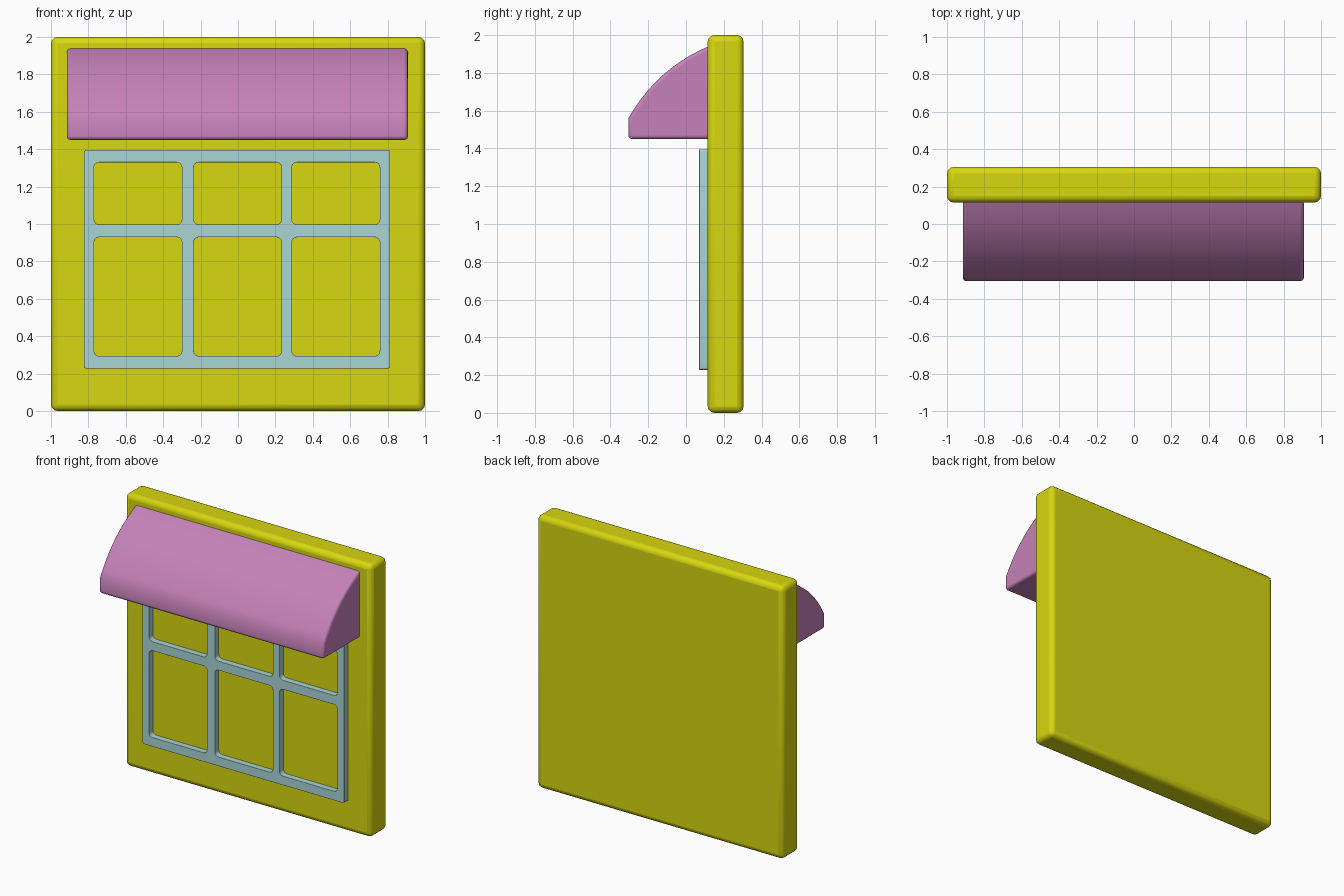
import bpy, bmesh, math

cube = bpy.data.objects.get("Cube")
if cube:
    bpy.data.objects.remove(cube, do_unlink=True)


def material(name, rgb):
    mat = bpy.data.materials.new(name)
    mat.use_nodes = True
    mat.diffuse_color = (*rgb, 1)
    mat.node_tree.nodes["Principled BSDF"].inputs["Base Color"].default_value = (*rgb, 1)
    return mat


yellow = material("yellow", (0.68, 0.68, 0.005))
pink = material("pink", (0.56, 0.22, 0.48))
pale_blue = material("pale blue", (0.40, 0.66, 0.66))


def add_object(name, bm, mat, bevel, segments):
    bmesh.ops.recalc_face_normals(bm, faces=bm.faces)
    mesh = bpy.data.meshes.new(name)
    bm.to_mesh(mesh)
    bm.free()
    mesh.materials.append(mat)
    obj = bpy.data.objects.new(name, mesh)
    bpy.context.collection.objects.link(obj)
    mod = obj.modifiers.new("rounded edges", "BEVEL")
    mod.width = bevel
    mod.segments = segments
    mod.limit_method = "ANGLE"
    mod.angle_limit = math.radians(40)
    bpy.ops.object.select_all(action="DESELECT")
    obj.select_set(True)
    bpy.context.view_layer.objects.active = obj
    bpy.ops.object.shade_smooth_by_angle(angle=math.radians(40))
    return obj


# Wall panel
bm = bmesh.new()
bmesh.ops.create_cube(bm, size=1)
for v in bm.verts:
    v.co = (v.co.x * 2, 0.21 + v.co.y * 0.19, 1 + v.co.z * 2)
add_object("wall", bm, yellow, 0.035, 3)

# Awning: bowed side profile swept along x
top, lip = (0.13, 1.945), (-0.305, 1.56)
profile = [(0.13, 1.45), (-0.305, 1.45)]
steps = 10
for i in range(steps + 1):
    t = i / steps
    bow = 0.2 * t * (1 - t)
    profile.append((lip[0] + (top[0] - lip[0]) * t - bow * 0.66,
                    lip[1] + (top[1] - lip[1]) * t + bow * 0.75))
bm = bmesh.new()
side = bm.faces.new([bm.verts.new((-0.915, y, z)) for y, z in profile])
sweep = bmesh.ops.extrude_face_region(bm, geom=[side])
for v in sweep["geom"]:
    if isinstance(v, bmesh.types.BMVert):
        v.co.x = 0.908
add_object("awning", bm, pink, 0.018, 3)


# Window frame: outline with six rounded openings, extruded
def rounded_outline(curve, x0, x1, z0, z1, radius):
    points = []
    corners = [(x1, z1, -1, -1), (x0, z1, 1, -1), (x0, z0, 1, 1), (x1, z0, -1, 1)]
    for k, (x, z, sx, sz) in enumerate(corners):
        for j in range(5):
            a = math.pi / 2 * (k + j / 4)
            points.append((x + sx * radius + radius * math.cos(a),
                           z + sz * radius + radius * math.sin(a)))
    spline = curve.splines.new("POLY")
    spline.points.add(len(points) - 1)
    for p, (x, z) in zip(spline.points, points):
        p.co = (x, z, 0, 1)
    spline.use_cyclic_u = True


curve = bpy.data.curves.new("frame_outline", "CURVE")
curve.dimensions = "2D"
curve.fill_mode = "BOTH"
curve.extrude = 0.03
rounded_outline(curve, -0.823, 0.813, 0.228, 1.395, 0.012)
for x in (-0.77, -0.237, 0.288):
    for z0, z1 in ((0.294, 0.93), (0.997, 1.33)):
        rounded_outline(curve, x, x + 0.47, z0, z1, 0.028)
helper = bpy.data.objects.new("frame_outline", curve)
bpy.context.collection.objects.link(helper)
bm = bmesh.new()
bm.from_mesh(helper.to_mesh())
helper.to_mesh_clear()
bpy.data.objects.remove(helper)
bmesh.ops.remove_doubles(bm, verts=bm.verts, dist=0.0001)
for v in bm.verts:
    x, z, depth = v.co
    v.co = (x, 0.1 - depth, z)
add_object("window_frame", bm, pale_blue, 0.008, 2)
